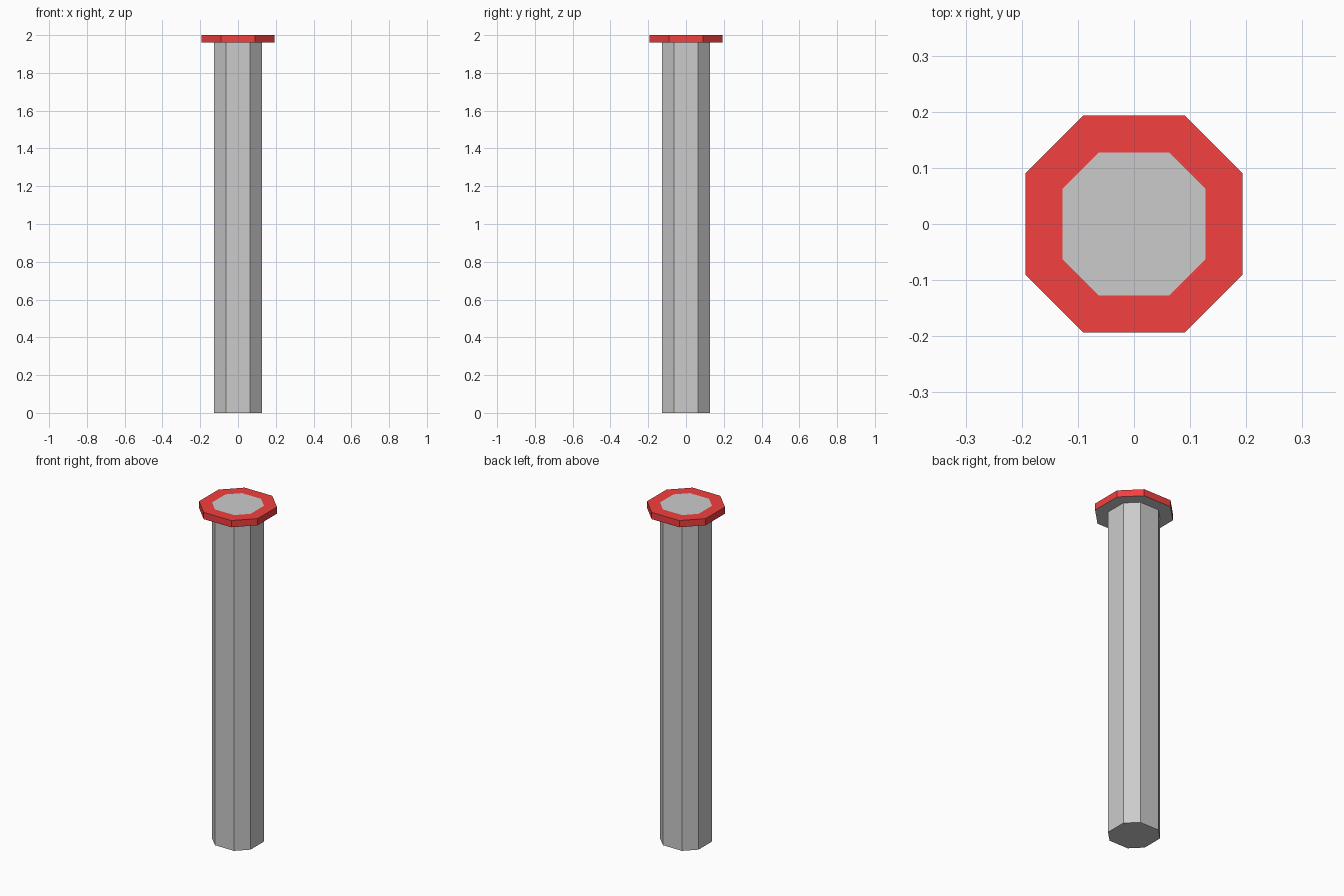
import bpy, bmesh

if "Cube" in bpy.data.objects:
    bpy.data.objects.remove(bpy.data.objects["Cube"])

H, CAP_Z = 2.0, 1.96
SHAFT = (0.127, 0.063)   # half width, half length of the straight side
CAP = (0.193, 0.091)


def octagon(size, z):
    a, b = size
    return [(a, -b, z), (a, b, z), (b, a, z), (-b, a, z),
            (-a, b, z), (-a, -b, z), (-b, -a, z), (b, -a, z)]


def loft(name, sections, close_start=False, close_end=False, color=None):
    """Skin a list of (size, z) octagons with flat faces."""
    bm = bmesh.new()
    rings = [[bm.verts.new(p) for p in octagon(s, z)] for s, z in sections]
    for lo, hi in zip(rings, rings[1:]):
        for i in range(8):
            j = (i + 1) % 8
            bm.faces.new((lo[i], lo[j], hi[j], hi[i]))
    if close_start:
        bm.faces.new(rings[0][::-1])
    if close_end:
        bm.faces.new(rings[-1])
    mesh = bpy.data.meshes.new(name)
    bm.to_mesh(mesh)
    bm.free()
    ob = bpy.data.objects.new(name, mesh)
    bpy.context.collection.objects.link(ob)
    if color:
        mat = bpy.data.materials.new(name + "_paint")
        mat.diffuse_color = color
        mat.use_nodes = True
        mat.node_tree.nodes["Principled BSDF"].inputs["Base Color"].default_value = mat.diffuse_color
        mesh.materials.append(mat)
    return ob


# Grey post, flaring out into the underside of the head
loft("post", [(SHAFT, 0), (SHAFT, CAP_Z), (CAP, CAP_Z)], close_start=True)
# Red rim: outer wall and top border
loft("head_rim", [(CAP, CAP_Z), (CAP, H), (SHAFT, H)], color=(0.9, 0.05, 0.05, 1))
# Grey inset panel flush with the rim
loft("top_panel", [(SHAFT, H)], close_end=True)
